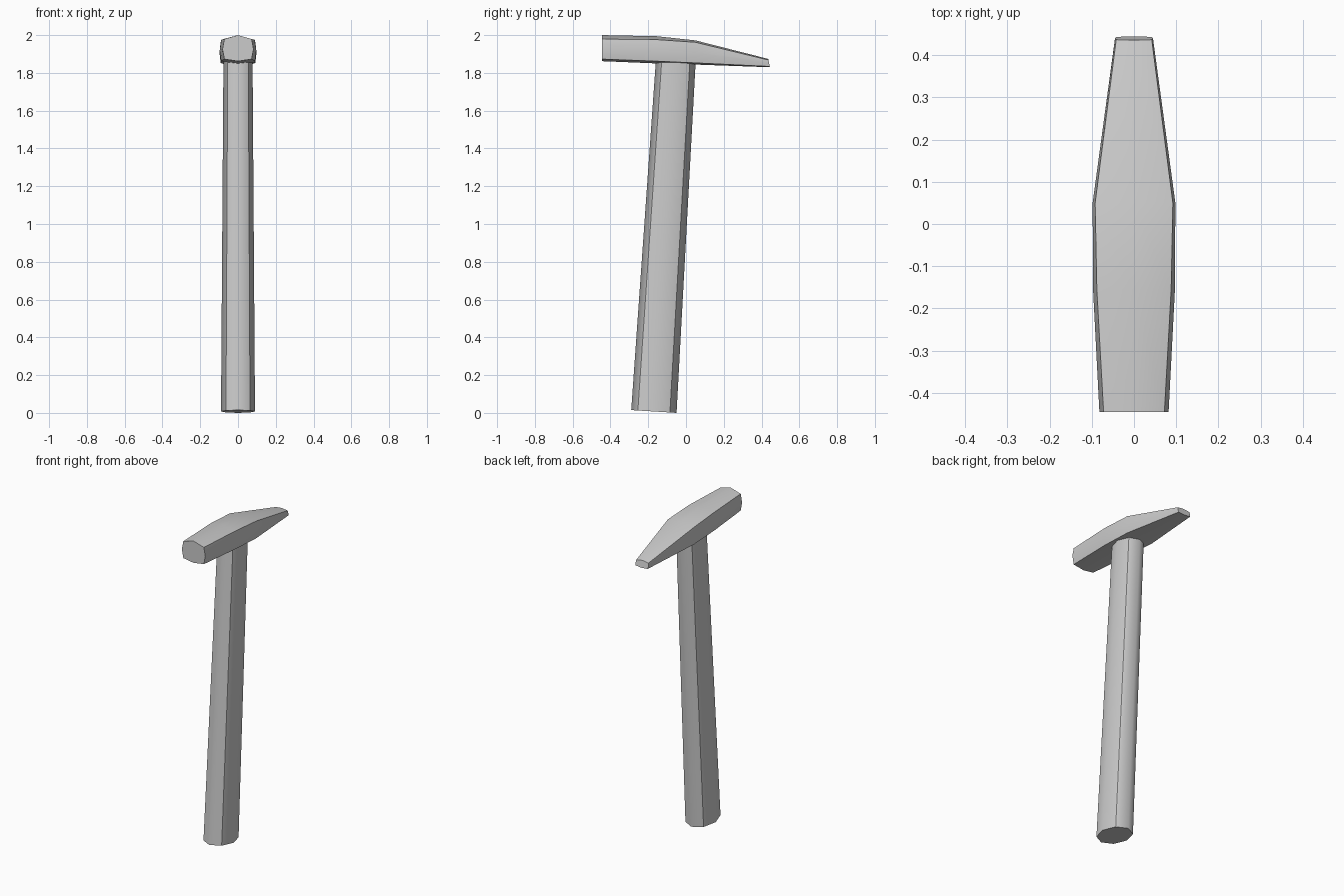
import bpy, bmesh

if "Cube" in bpy.data.objects:
    bpy.data.objects.remove(bpy.data.objects["Cube"])


def loft(name, rings):
    """Skin eight-point rings; corner rails and caps stay crisp, the rest smooth."""
    bm = bmesh.new()
    loops = [[bm.verts.new(p) for p in ring] for ring in rings]
    for a, b in zip(loops, loops[1:]):
        for i in range(8):
            j = (i + 1) % 8
            f = bm.faces.new((a[i], a[j], b[j], b[i]))
            f.smooth = True
        for i in (1, 3, 5, 7):
            bm.edges.get((a[i], b[i])).smooth = False
    for loop in (loops[0], loops[-1]):
        cap = bm.faces.new(loop)
        for e in cap.edges:
            e.smooth = False
    bmesh.ops.recalc_face_normals(bm, faces=bm.faces)
    mesh = bpy.data.meshes.new(name)
    bm.to_mesh(mesh)
    bm.free()
    ob = bpy.data.objects.new(name, mesh)
    bpy.context.collection.objects.link(ob)
    return ob


# Handle: oval octagon, leaning back and narrowing toward the head
def handle_ring(y, z, rx, ry):
    k = 0.707
    pts = [(rx, 0), (rx*k, ry*k), (0, ry), (-rx*k, ry*k),
           (-rx, 0), (-rx*k, -ry*k), (0, -ry), (rx*k, -ry*k)]
    return [(px, y + py, z - 0.062 * py) for px, py in pts]


loft("handle", [handle_ring(-0.17, 0.0075, 0.09, 0.12),
                handle_ring(-0.053, 1.88, 0.077, 0.105)])


# Head: boxy section with slightly bulged sides, tapering to the peen
def head_ring(y, side, xt, xb, top, zt, zb, bottom, lean=0.0):
    mid = (zt + zb) / 2
    pts = [(side, mid), (xt, zt), (0, top), (-xt, zt),
           (-side, mid), (-xb, zb), (0, bottom), (xb, zb)]
    return [(x, y + lean * (mid - z), z) for x, z in pts]


loft("head", [
    head_ring(-0.445, 0.082, 0.072, 0.072, 2.0, 1.979, 1.873, 1.862),
    head_ring(-0.155, 0.097, 0.088, 0.09, 1.994, 1.976, 1.862, 1.85),
    head_ring(0.05, 0.098, 0.092, 0.092, 1.972, 1.962, 1.853, 1.844),
    head_ring(0.44, 0.045, 0.042, 0.042, 1.874, 1.868, 1.834, 1.83, 0.2),
])
